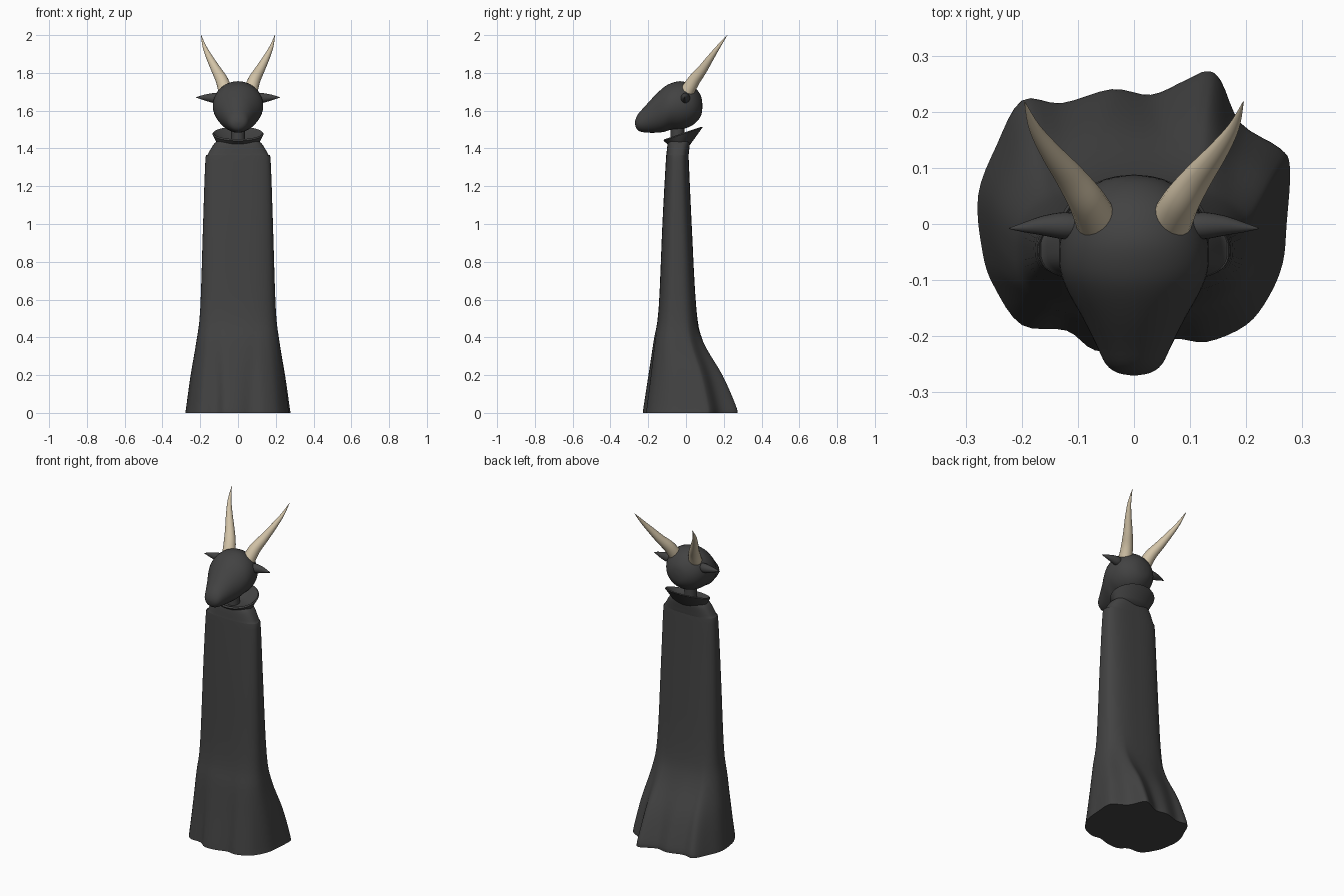
import bpy, bmesh, math
from mathutils import Vector

cube = bpy.data.objects.get("Cube")
if cube:
    bpy.data.objects.remove(cube)


def material(name, rgb):
    m = bpy.data.materials.new(name)
    m.use_nodes = True
    m.diffuse_color = (*rgb, 1)
    m.node_tree.nodes["Principled BSDF"].inputs["Base Color"].default_value = (*rgb, 1)
    return m


CHARCOAL = material("charcoal", (0.055, 0.055, 0.055))
BONE = material("bone", (0.65, 0.55, 0.39))


def smooth(rows, n, closed=False):
    """Resample a list of tuples along a Catmull-Rom curve, n steps per span."""
    rows = [Vector(r) for r in rows]
    count, out = len(rows), []

    def at(i):
        return rows[i % count] if closed else rows[max(0, min(i, count - 1))]

    for i in range(count if closed else count - 1):
        a, b, c, d = at(i - 1), at(i), at(i + 1), at(i + 2)
        for k in range(n):
            t = k / n
            out.append(0.5 * (2 * b + (c - a) * t + (2 * a - 5 * b + 4 * c - d) * t ** 2
                              + (3 * b - a - 3 * c + d) * t ** 3))
    return out if closed else out + [rows[-1]]


def loft(name, rings, mat, angle=50):
    """Skin equal-sized rings of points and cap both ends."""
    bm = bmesh.new()
    loops = [[bm.verts.new(p) for p in ring] for ring in rings]
    n = len(loops[0])
    for a, b in zip(loops, loops[1:]):
        for i in range(n):
            j = (i + 1) % n
            bm.faces.new((a[i], a[j], b[j], b[i]))
    bm.faces.new(loops[0][::-1])
    bm.faces.new(loops[-1])
    bmesh.ops.recalc_face_normals(bm, faces=bm.faces)
    mesh = bpy.data.meshes.new(name)
    bm.to_mesh(mesh)
    bm.free()
    ob = bpy.data.objects.new(name, mesh)
    bpy.context.collection.objects.link(ob)
    mesh.materials.append(mat)
    bpy.ops.object.select_all(action='DESELECT')
    ob.select_set(True)
    bpy.context.view_layer.objects.active = ob
    bpy.ops.object.shade_smooth_by_angle(angle=math.radians(angle))
    return ob


def circle(n):
    return [(math.cos(math.tau * i / n), math.sin(math.tau * i / n)) for i in range(n)]


def power(v, e):
    return math.copysign(abs(v) ** e, v)


# Robe: wavy hem that blends upward into a flat, rounded column
hem = smooth([(.278, .1), (.272, 0), (.265, -.07), (.24, -.13), (.2, -.18), (.13, -.21),
              (.07, -.205), (0, -.225), (-.07, -.225), (-.12, -.19), (-.2, -.18),
              (-.25, -.11), (-.27, -.05), (-.278, .05), (-.245, .14), (-.2, .22),
              (-.13, .215), (-.04, .24), (.03, .23), (.09, .255), (.13, .272),
              (.155, .255), (.19, .18), (.26, .135)], 4, closed=True)
hem = [(p.x / .278, (p.y - .02) / .25) for p in hem]
# height, half width, front y, back y, hem influence
levels = smooth([(0, .278, -.23, .27, 1), (.04, .272, -.225, .262, .97),
                 (.2, .25, -.2, .195, .75), (.38, .22, -.172, .095, .3),
                 (.55, .2, -.145, .055, 0), (1, .185, -.125, .03, 0),
                 (1.33, .173, -.107, .015, 0), (1.365, .162, -.104, .014, 0),
                 (1.42, .13, -.098, .02, 0), (1.44, .108, -.09, .02, 0)], 4)
robe = []
for z, half, front, back, wave in levels:
    ring = []
    for hx, hy in hem:
        a = math.atan2(hy, hx)
        x = power(math.cos(a), .7) * (1 - wave) + hx * wave
        y = power(math.sin(a), .7) * (1 - wave) + hy * wave
        ring.append((x * half, (front + back) / 2 + y * (back - front) / 2, z))
    robe.append(ring)
loft("robe", robe, CHARCOAL)


# Collar: tilted flaring funnel, higher at the back
def collar_ring(half, front, back, z_front, z_back):
    return [(c * half, front + (back - front) * (s + 1) / 2,
             z_front + (z_back - z_front) * (s + 1) / 2) for c, s in circle(48)]


loft("collar", [collar_ring(*r) for r in (
    (.1, -.088, .018, 1.415, 1.415), (.115, -.1, .04, 1.425, 1.445),
    (.135, -.12, .088, 1.44, 1.512), (.13, -.113, .082, 1.449, 1.515),
    (.1, -.09, .03, 1.44, 1.46), (.05, -.08, .0, 1.44, 1.445))], CHARCOAL, 60)

# Neck
loft("neck", [[(.036 * c, -.045 + .036 * s, z) for c, s in circle(24)]
              for z in (1.41, 1.54)], CHARCOAL)

# Head: round skull running forward into a narrow muzzle (y, low z, high z, half width)
sections = smooth([(.087, 1.62, 1.63, .005), (.08, 1.575, 1.675, .05),
                   (.055, 1.54, 1.715, .092), (.02, 1.515, 1.742, .118),
                   (-.03, 1.5, 1.756, .132), (-.08, 1.499, 1.745, .132),
                   (-.12, 1.487, 1.722, .118), (-.17, 1.483, 1.675, .09),
                   (-.22, 1.485, 1.62, .065), (-.25, 1.493, 1.587, .05),
                   (-.265, 1.51, 1.56, .03), (-.27, 1.534, 1.54, .004)], 3)
loft("head", [[(c * w, y, (lo + hi) / 2 + s * (hi - lo) / 2) for c, s in circle(40)]
              for y, lo, hi, w in sections], CHARCOAL, 80)


# Tapered tube along a path of (x, y, z, radius), used for horns and ears
def tapered(name, path, mat, side, flat=1):
    path = smooth(path, 5)
    rings = []
    for i, p in enumerate(path):
        tangent = (path[min(i + 1, len(path) - 1)] - path[max(i - 1, 0)]).xyz.normalized()
        u = tangent.cross(Vector((0, 0, 1))).normalized()
        v = u.cross(tangent)
        ring = [p.xyz + p.w * (c * u + s * flat * v) for c, s in circle(20)]
        rings.append([(q.x * side, q.y, q.z) for q in ring])
    loft(name, rings, mat, 60)


for label, side in (("left", 1), ("right", -1)):
    tapered(label + "_horn", [(.066, .005, 1.7, .038), (.085, .042, 1.76, .033),
                              (.115, .085, 1.815, .026), (.15, .13, 1.88, .018),
                              (.178, .173, 1.94, .01), (.195, .218, 2, .0008)], BONE, side)
    tapered(label + "_ear", [(.095, -.005, 1.667, .022), (.125, -.003, 1.667, .024),
                             (.16, -.003, 1.669, .018), (.195, -.006, 1.67, .009),
                             (.223, -.008, 1.67, .0008)], CHARCOAL, side, 1.1)
